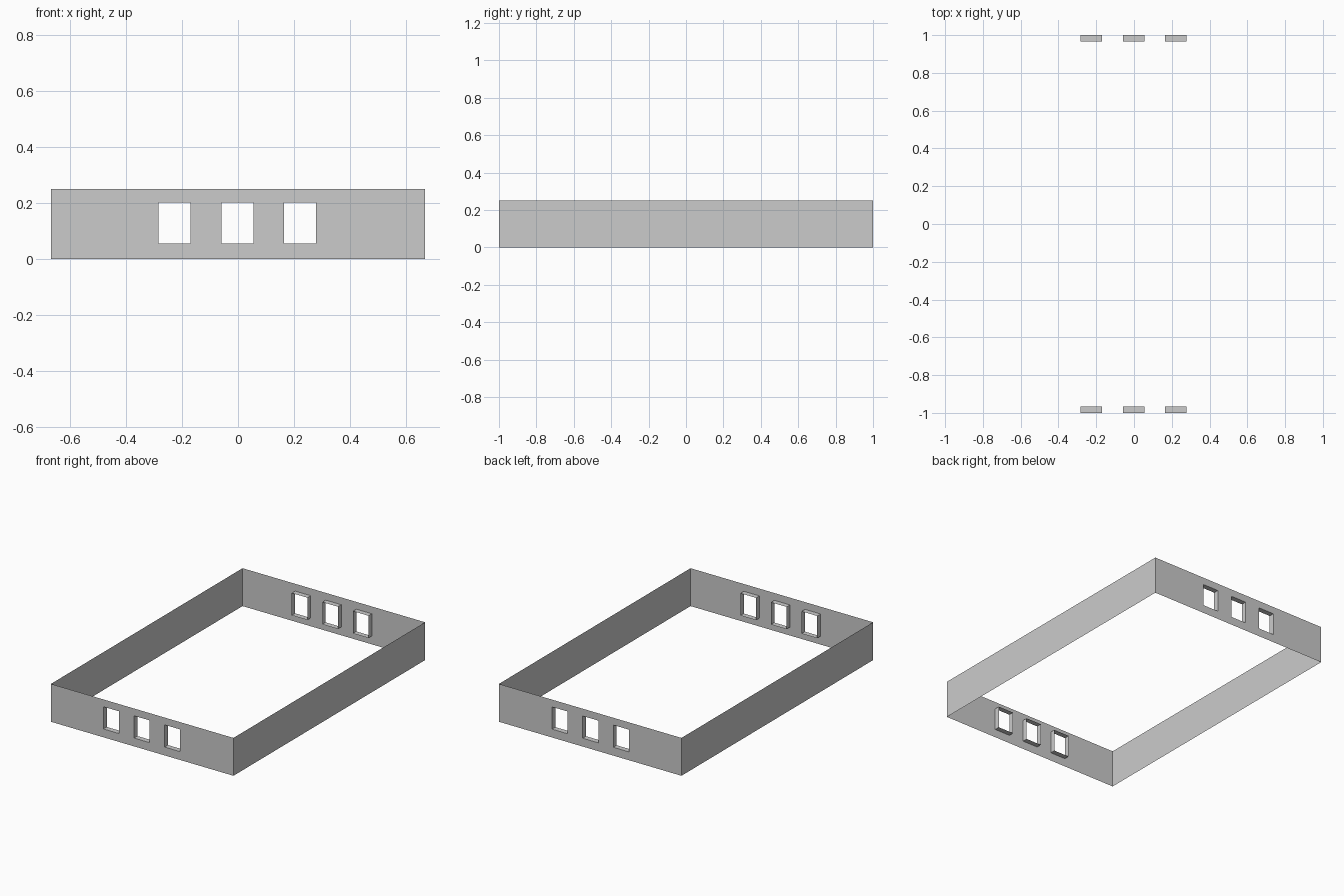
import bpy, bmesh

cube = bpy.data.objects.get("Cube")
if cube:
    bpy.data.objects.remove(cube, do_unlink=True)

HALF_X, HALF_Y, HEIGHT = 0.667, 1.0, 0.25
SILL, HEAD, HALF_W, DEPTH = 0.055, 0.202, 0.057, 0.035
CENTRES = [-0.226, -0.0025, 0.221]

grey = bpy.data.materials.new("wall grey")
grey.use_nodes = True
colour = (0.6, 0.6, 0.6, 1)
grey.diffuse_color = colour
grey.node_tree.nodes["Principled BSDF"].inputs["Base Color"].default_value = colour


def add_object(name, quads):
    """Make one flat-shaded object from a list of four-corner faces."""
    bm = bmesh.new()
    for quad in quads:
        bm.faces.new([bm.verts.new(p) for p in quad])
    bmesh.ops.remove_doubles(bm, verts=bm.verts, dist=0.0001)
    mesh = bpy.data.meshes.new(name)
    bm.to_mesh(mesh)
    bm.free()
    mesh.materials.append(grey)
    obj = bpy.data.objects.new(name, mesh)
    bpy.context.collection.objects.link(obj)


def window_wall(name, side):
    """End wall with three openings and reveals running inward."""
    y, inner = side * HALF_Y, side * (HALF_Y - DEPTH)
    xs = [-HALF_X] + [c + s * HALF_W for c in CENTRES for s in (-1, 1)] + [HALF_X]
    zs = [0, SILL, HEAD, HEIGHT]
    wall, reveals = [], []
    for i, (a, b) in enumerate(zip(xs, xs[1:])):
        for j, (low, high) in enumerate(zip(zs, zs[1:])):
            ring = [(a, low), (b, low), (b, high), (a, high)]
            if i % 2 and j == 1:
                for p, q in zip(ring, ring[1:] + ring[:1]):
                    reveals.append([(p[0], y, p[1]), (q[0], y, q[1]),
                                    (q[0], inner, q[1]), (p[0], inner, p[1])])
            else:
                wall.append([(x, y, z) for x, z in ring])
    quads = wall + reveals
    if side > 0:
        quads = [q[::-1] for q in quads]
    add_object(name, quads)


# End walls with windows
window_wall("front_wall", -1)
window_wall("back_wall", 1)

# Plain side walls
for name, side in (("left_wall", 1), ("right_wall", -1)):
    x, y = side * HALF_X, side * HALF_Y
    add_object(name, [[(x, -y, 0), (x, y, 0), (x, y, HEIGHT), (x, -y, HEIGHT)]])
